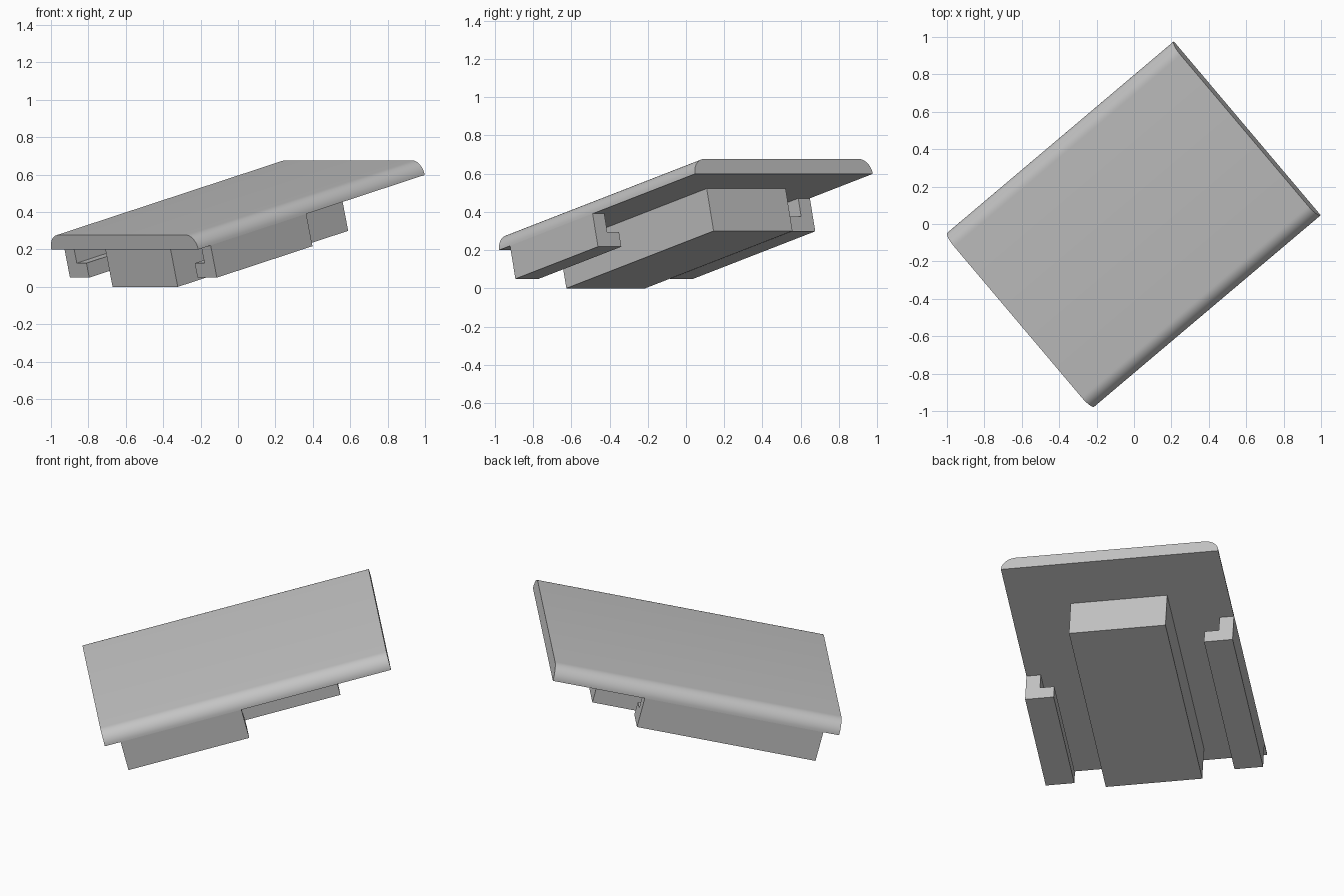
import bpy, bmesh, math
from mathutils import Matrix, Vector

cube = bpy.data.objects.get("Cube")
if cube:
    bpy.data.objects.remove(cube, do_unlink=True)

grey = bpy.data.materials.new("plain grey")
grey.use_nodes = True
colour = (0.55, 0.55, 0.55, 1)
grey.diffuse_color = colour
grey.node_tree.nodes["Principled BSDF"].inputs["Base Color"].default_value = colour

# Sizes in the part's own frame: x across, y along, z up from the plate underside
WIDTH, LENGTH, THICK = 1.217, 1.635, 0.08
HALF = WIDTH / 2
INSET = 0.09          # gap from the low end to the rails and block

# The whole part leans up along its length and is turned about the vertical
turn = Matrix.Rotation(math.radians(-49.8), 4, "Z") @ Matrix.Rotation(math.radians(14.1), 4, "X")
start = turn @ Vector((0, -LENGTH / 2, 0))
start.z = 0.2
frame = Matrix.Translation(start) @ turn


def extrude_profile(name, profile, y0, length):
    """Extrude an (x, z) outline along y and place it in the leaning frame."""
    bm = bmesh.new()
    face = bm.faces.new([bm.verts.new((x, y0, z)) for x, z in profile])
    moved = bmesh.ops.extrude_face_region(bm, geom=[face])["geom"]
    bmesh.ops.translate(bm, vec=(0, length, 0),
                        verts=[g for g in moved if isinstance(g, bmesh.types.BMVert)])
    bmesh.ops.recalc_face_normals(bm, faces=bm.faces)
    mesh = bpy.data.meshes.new(name)
    bm.to_mesh(mesh)
    bm.free()
    mesh.materials.append(grey)
    obj = bpy.data.objects.new(name, mesh)
    obj.matrix_world = frame
    bpy.context.collection.objects.link(obj)
    return obj


# Top plate with quarter-round long edges
STEPS = 10
arc = [(HALF - THICK + THICK * math.cos(a), THICK * math.sin(a))
       for a in (math.pi / 2 * i / STEPS for i in range(STEPS + 1))]
plate = extrude_profile("top_plate", arc + [(-x, z) for x, z in reversed(arc)], 0, LENGTH)
bpy.ops.object.select_all(action="DESELECT")
plate.select_set(True)
bpy.context.view_layer.objects.active = plate
bpy.ops.object.shade_smooth_by_angle(angle=math.radians(30))

# Central block under the plate
BLOCK, DEPTH = 0.27, 0.229
extrude_profile("centre_block", [(-BLOCK, 0), (BLOCK, 0), (BLOCK, -DEPTH), (-BLOCK, -DEPTH)],
                INSET, 1.23)

# L-shaped side rails, lips pointing inwards
WALL, LIP, DROP = 0.08, 0.16, 0.178
rail = [(HALF, 0), (HALF, -DROP), (HALF - LIP, -DROP), (HALF - LIP, WALL - DROP),
        (HALF - WALL, WALL - DROP), (HALF - WALL, 0)]
for name, side, length in (("short_rail", 1, 0.69), ("long_rail", -1, 1.02)):
    extrude_profile(name, [(side * x, z) for x, z in rail], INSET, length)
